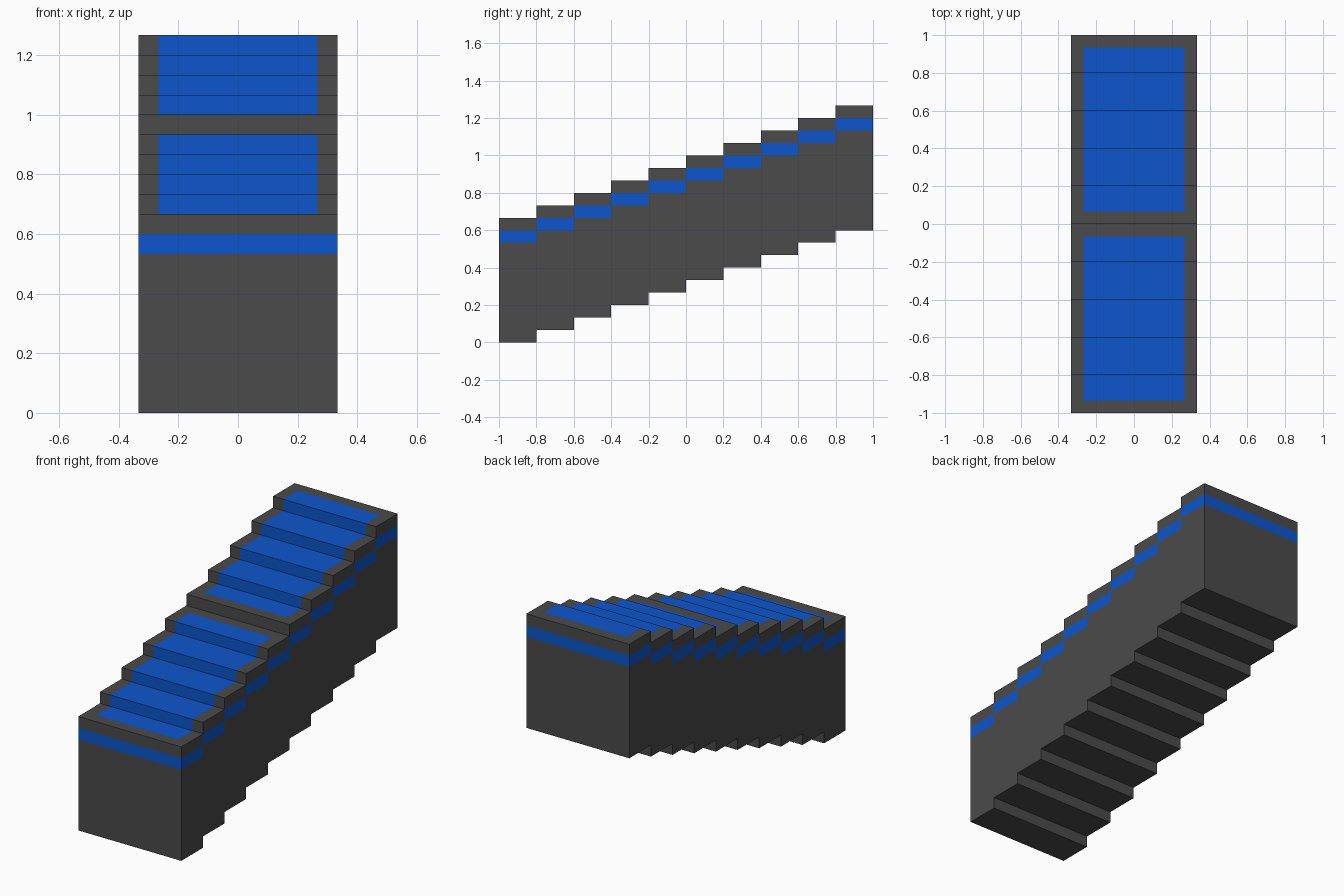
import bpy
import bmesh

if "Cube" in bpy.data.objects:
    bpy.data.objects.remove(bpy.data.objects["Cube"])

U = 1 / 15            # grid unit: one step rise
STEPS, DEPTH, HEIGHT = 10, 3, 10
HALF_W, RUG_W = 5, 4
FRONT = -15
RUG_ENDS = (-14, -1, 1, 14)
GREY, BLUE = 0, 1


def make_material(name, rgb):
    mat = bpy.data.materials.new(name)
    mat.use_nodes = True
    color = (*rgb, 1)
    mat.diffuse_color = color
    bsdf = mat.node_tree.nodes["Principled BSDF"]
    bsdf.inputs["Base Color"].default_value = color
    bsdf.inputs["Roughness"].default_value = 0.8
    return mat


bm = bmesh.new()


def quad(corners, mat):
    face = bm.faces.new([bm.verts.new([c * U for c in p]) for p in corners])
    face.material_index = mat


def strip(a, b, xs, color):
    """Sweep the segment a-b (y, z) across x; color(x, y) picks the material."""
    for x0, x1 in zip(xs, xs[1:]):
        quad([(x0, *a), (x1, *a), (x1, *b), (x0, *b)],
             color((x0 + x1) / 2, (a[0] + b[0]) / 2))


def rug(x, y):
    return BLUE if abs(x) < RUG_W and 1 < abs(y) < 14 else GREY


wide = (-HALF_W, HALF_W)
split = (-HALF_W, -RUG_W, RUG_W, HALF_W)

for i in range(STEPS):
    y0, y1 = FRONT + i * DEPTH, FRONT + (i + 1) * DEPTH
    top = i + HEIGHT
    levels = (i, top - 2, top - 1, top)
    ys = [y0] + [y for y in RUG_ENDS if y0 < y < y1] + [y1]

    # Treads with inset rug panels
    for a, b in zip(ys, ys[1:]):
        strip((a, top), (b, top), split, rug)
    # Underside
    strip((y0, i), (y1, i), wide, lambda x, y: GREY)
    # Risers above and below
    if i:
        strip((y0, top - 1), (y0, top), split, rug)
        strip((y0, i - 1), (y0, i), wide, lambda x, y: GREY)

    # Sides and end walls with the coloured band
    for n, (z0, z1) in enumerate(zip(levels, levels[1:])):
        mat = BLUE if n == 1 else GREY
        for x in wide:
            quad([(x, y0, z0), (x, y1, z0), (x, y1, z1), (x, y0, z1)], mat)
        for end, y in ((0, y0), (STEPS - 1, y1)):
            if i == end:
                strip((y, z0), (y, z1), wide, lambda x, y: mat)

bmesh.ops.remove_doubles(bm, verts=bm.verts, dist=0.001)
bmesh.ops.recalc_face_normals(bm, faces=bm.faces)

mesh = bpy.data.meshes.new("staircase")
bm.to_mesh(mesh)
bm.free()
mesh.materials.append(make_material("dark grey", (0.069, 0.069, 0.069)))
mesh.materials.append(make_material("bright blue", (0.004, 0.093, 0.604)))
stairs = bpy.data.objects.new("staircase", mesh)
bpy.context.collection.objects.link(stairs)
